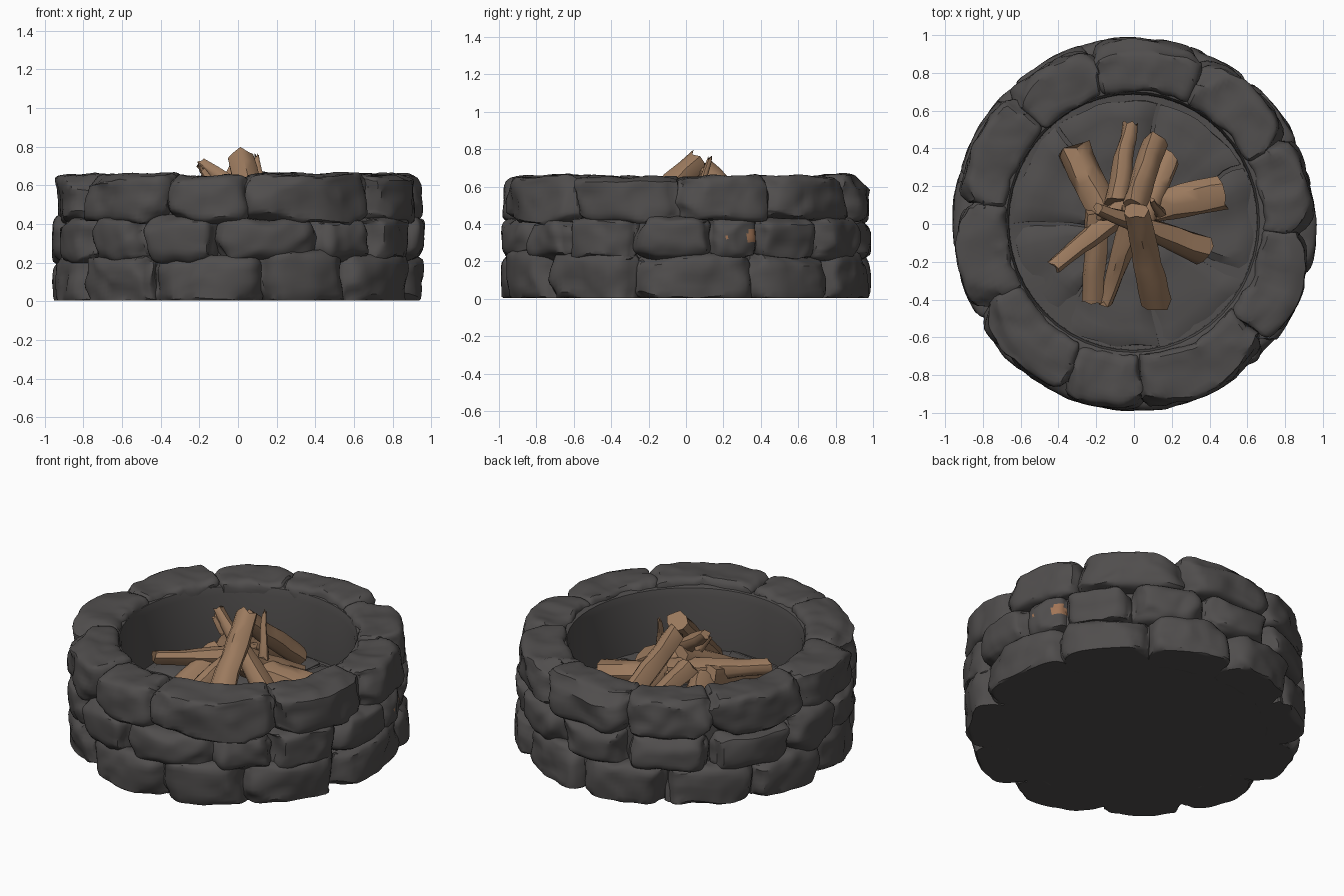
import bpy, bmesh, math, random
from mathutils import Vector, noise

if "Cube" in bpy.data.objects:
    bpy.data.objects.remove(bpy.data.objects["Cube"])

random.seed(7)
YS = 1.03  # the ring is slightly longer front to back


def material(name, rgb):
    m = bpy.data.materials.new(name)
    m.diffuse_color = (*rgb, 1)
    m.use_nodes = True
    m.node_tree.nodes["Principled BSDF"].inputs["Base Color"].default_value = m.diffuse_color
    return m


STONE = material("dark_stone", (0.08, 0.075, 0.074))
WOOD = material("brown_wood", (0.33, 0.195, 0.112))
RUST = material("rust_stain", (0.36, 0.18, 0.095))


def finish(bm, name, mats, angle=35):
    bmesh.ops.recalc_face_normals(bm, faces=bm.faces)
    me = bpy.data.meshes.new(name)
    bm.to_mesh(me)
    bm.free()
    ob = bpy.data.objects.new(name, me)
    bpy.context.collection.objects.link(ob)
    for m in mats:
        me.materials.append(m)
    bpy.ops.object.select_all(action='DESELECT')
    ob.select_set(True)
    bpy.context.view_layer.objects.active = ob
    bpy.ops.object.shade_smooth_by_angle(angle=math.radians(angle))
    return ob


def box_grid(bm, nx, ny, nz):
    """Cube from -1 to 1 with gridded faces; returns its vertices."""
    cache = {}

    def vert(i, j, k):
        if (i, j, k) not in cache:
            cache[i, j, k] = bm.verts.new((2 * i / nx - 1, 2 * j / ny - 1, 2 * k / nz - 1))
        return cache[i, j, k]

    n = (nx, ny, nz)
    for a in range(3):
        b, c = (a + 1) % 3, (a + 2) % 3
        for side in (0, n[a]):
            for p in range(n[b]):
                for q in range(n[c]):
                    quad = []
                    for dp, dq in ((0, 0), (1, 0), (1, 1), (0, 1)):
                        idx = [0, 0, 0]
                        idx[a], idx[b], idx[c] = side, p + dp, q + dq
                        quad.append(vert(*idx))
                    bm.faces.new(quad)
    return list(cache.values())


def stone(bm, a0, a1, z0, z1, r0, r1, rnd):
    """One chipped, rounded block bent round the ring (angles in degrees)."""
    half = Vector((math.radians(a1 - a0) * 0.45 + 0.008, (r1 - r0) / 2, (z1 - z0) / 2))
    mid = math.radians((a0 + a1) / 2)
    verts = box_grid(bm, 20, 10, 10)
    seed = Vector([random.uniform(0, 50) for _ in range(3)])
    # flat chips taken off the outer side and corners
    chips = []
    for _ in range(9):
        d = Vector((random.uniform(-1, 1), random.uniform(0.15, 1), random.uniform(-.9, .9)))
        d = Vector((d.x / half.x, d.y / half.y, d.z / half.z)).normalized()
        reach = sum(abs(d[i]) * half[i] for i in range(3))
        chips.append((d, reach * random.uniform(0.7, 0.85)))
    for v in verts:
        u = v.co.x
        p = Vector([v.co[i] * half[i] for i in range(3)])
        core = Vector([max(-half[i] + rnd, min(half[i] - rnd, p[i])) for i in range(3)])
        off = p - core
        if off.length > 1e-6:
            p = core + off.normalized() * min(off.length, rnd)
        for d, lim in chips:
            over = p.dot(d) - lim
            if over > 0:
                p -= d * over
        n = noise.noise_vector(p * 5 + seed) * 0.03 + noise.noise_vector(p * 13 + seed) * 0.013
        n.z *= 0.7
        p += n
        if p.y > 0:  # joints sit deeper than the middle of each stone
            p.y -= 0.035 * u ** 6
        r = (r0 + r1) / 2 + p.y
        if r > 0.958:
            r = 0.958 + (r - 0.958) * 0.4
        r = max(r, r0 - 0.005)
        t = mid + p.x / 0.9
        z = max(0.005, (z0 + z1) / 2 + p.z)
        v.co = (r * math.cos(t), r * math.sin(t) * YS, z)


def course(joints, z0, z1, r0, r1, rnd, jit):
    bm = bmesh.new()
    for i, a in enumerate(joints):
        b = joints[(i + 1) % len(joints)]
        b += 360 if b < a else 0
        stone(bm, a, b, z0 + random.uniform(-jit, 0), z1 + random.uniform(-jit, jit),
              r0, r1 + random.uniform(-0.01, 0.01), rnd)
    return bm


# three courses of stones
bm = course([22, 55, 85, 118, 150, 180, 210, 240, 278, 309, 343],
            -0.03, 0.245, 0.72, 0.955, 0.06, 0.015)
finish(bm, "bottom_stones", [STONE])

bm = course([8, 25, 48, 75, 105, 135, 165, 190, 214, 238, 263, 297, 318, 343],
            0.21, 0.435, 0.72, 0.962, 0.075, 0.015)
for f in bm.faces:  # rust stains on one stone of the right side
    c = f.calc_center_median()
    if c.x > 0.8 and (math.hypot(c.y - 0.35, (c.z - 0.335) * 0.6) < 0.025
                      or math.hypot(c.y - 0.22, c.z - 0.335) < 0.013):
        f.material_index = 1
finish(bm, "middle_stones", [STONE, RUST])

bm = course([28, 66, 104, 134, 172, 208, 246, 273, 319, 357],
            0.415, 0.652, 0.675, 0.95, 0.04, 0.006)
finish(bm, "rim_stones", [STONE])

# inner wall, floor and backing core as one lathed profile
profile = [(0, 0.005), (0.81, 0.005), (0.84, 0.06), (0.84, 0.56), (0.80, 0.60), (0.70, 0.625),
           (0.67, 0.615), (0.658, 0.57), (0.655, 0.24), (0.5, 0.23), (0.33, 0.23), (0.16, 0.23), (0, 0.23)]
bm = bmesh.new()
SEG = 48
rings = []
for r, z in profile:
    ring = []
    for s in range(SEG if r else 1):
        t = 2 * math.pi * s / SEG
        p = Vector((r * math.cos(t) - 0.005, r * math.sin(t) * YS + 0.01, z))
        if 0.1 < z < 0.3:
            p.z += 0.02 * noise.noise(p * 5)
        ring.append(bm.verts.new(p))
    rings.append(ring)
for A, B in zip(rings, rings[1:]):
    for s in range(SEG):
        e = (s + 1) % SEG
        if len(A) == 1:
            bm.faces.new((A[0], B[s], B[e]))
        elif len(B) == 1:
            bm.faces.new((A[s], A[e], B[0]))
        else:
            bm.faces.new((A[s], A[e], B[e], B[s]))
finish(bm, "pit_lining", [STONE])

# rough paving slabs on the pit floor
bm = bmesh.new()
for i in range(7):
    a = i * 51 + 2
    lift = random.uniform(-0.01, 0.015)
    for v in box_grid(bm, 10, 10, 2):
        r = 0.40 + v.co.y * 0.24
        t = math.radians(a + v.co.x * 24.5)
        edge = max(abs(v.co.x), abs(v.co.y))
        z = 0.21 + lift + v.co.z * (0.045 if edge < 0.95 else 0.025)
        p = Vector((r * math.cos(t), r * math.sin(t) * YS, z))
        v.co = p + noise.noise_vector(p * 6) * 0.025
finish(bm, "floor_slabs", [STONE])


def log(name, foot, top, w0, w1):
    """Tapered split log with a rough skin and uneven broken ends."""
    a, b = Vector(foot), Vector(top)
    q = (b - a).to_track_quat('Z', 'Y')
    L = (b - a).length
    bm = bmesh.new()
    rows, sides, prev = 7, 9, None
    seed = Vector([random.uniform(0, 30) for _ in range(3)])
    rads = [random.uniform(0.88, 1.12) for _ in range(sides)]
    for i in range(rows + 1):
        k = i / rows
        ring = []
        for s in range(sides):
            t = 2 * math.pi * s / sides
            r = (w0 + (w1 - w0) * k) / 2 * rads[s]
            h = k * L
            if i in (0, rows):
                h += random.uniform(-0.018, 0.018)
            p = Vector((r * math.cos(t), r * math.sin(t), h))
            p += noise.noise_vector(p * 7 + seed) * 0.014
            ring.append(bm.verts.new(a + q @ p))
        if prev:
            for s in range(sides):
                e = (s + 1) % sides
                bm.faces.new((prev[s], prev[e], ring[e], ring[s]))
        else:
            bm.faces.new(ring[::-1])
        prev = ring
    bm.faces.new(prev)
    finish(bm, name, [WOOD], 45)


# stacked firewood: foot, top, foot width, top width
LOGS = [
    ((0.125, -0.41, 0.31), (0.015, 0.075, 0.74), 0.17, 0.13),
    ((0.36, -0.14, 0.31), (-0.19, 0.08, 0.715), 0.16, 0.06),
    ((0.47, 0.17, 0.33), (-0.02, 0.06, 0.42), 0.18, 0.14),
    ((-0.32, 0.39, 0.31), (-0.12, -0.02, 0.42), 0.19, 0.16),
    ((-0.02, 0.52, 0.33), (-0.09, 0.12, 0.50), 0.08, 0.13),
    ((0.11, 0.44, 0.36), (0.00, 0.09, 0.69), 0.13, 0.12),
    ((0.18, 0.35, 0.30), (0.05, 0.02, 0.50), 0.12, 0.12),
    ((-0.42, -0.22, 0.46), (0.02, 0.14, 0.45), 0.08, 0.15),
    ((-0.22, -0.40, 0.31), (-0.19, 0.06, 0.46), 0.12, 0.13),
    ((-0.15, -0.42, 0.31), (0.0, 0.08, 0.52), 0.08, 0.15),
    ((0.14, 0.06, 0.50), (0.095, 0.12, 0.76), 0.06, 0.025),
    ((-0.13, 0.05, 0.60), (-0.19, 0.03, 0.69), 0.05, 0.03),
]
for i, spec in enumerate(LOGS):
    log("log_%02d" % (i + 1), *spec)
